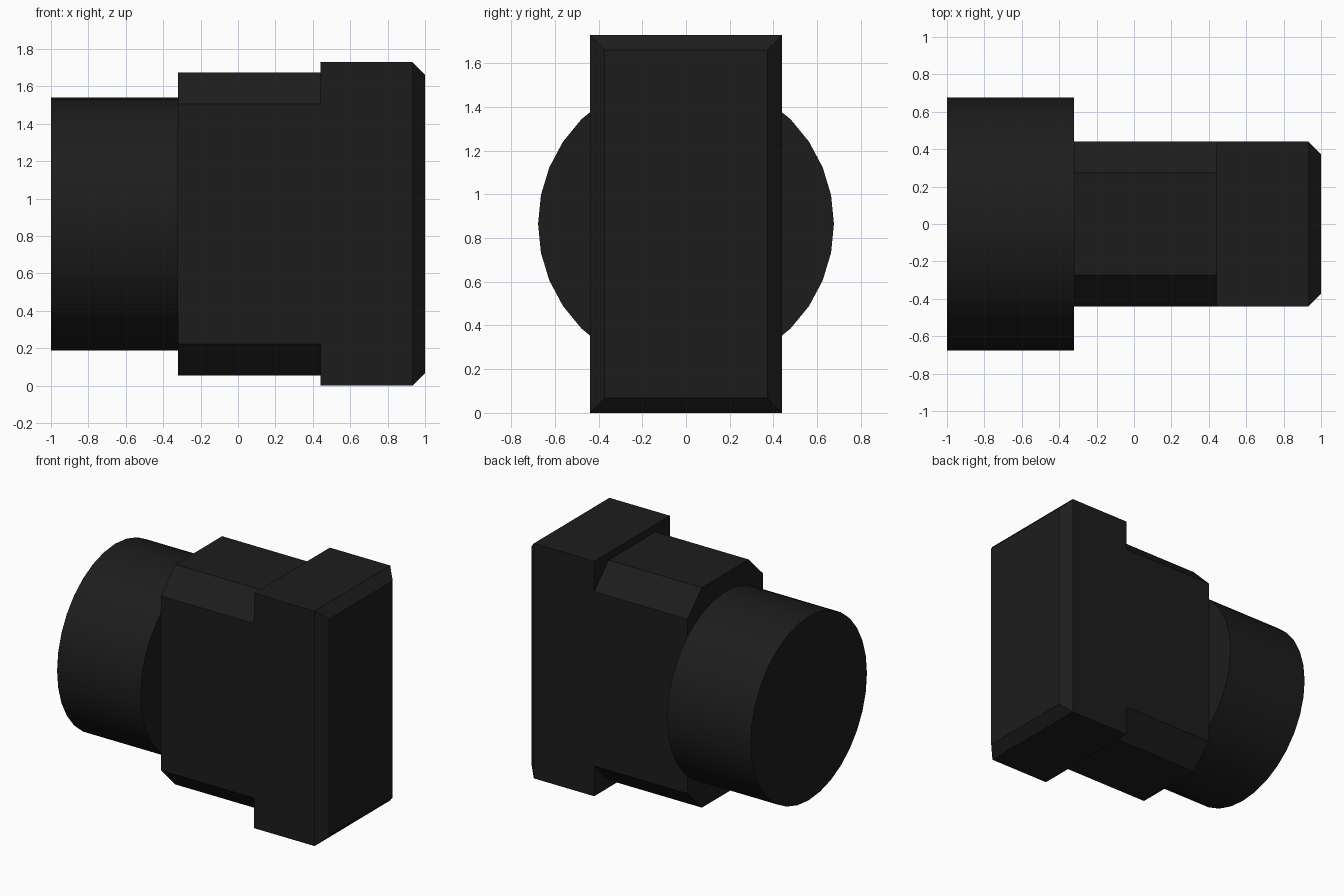
import bpy, bmesh, math
from mathutils import Matrix

if "Cube" in bpy.data.objects:
    bpy.data.objects.remove(bpy.data.objects["Cube"])

CZ = 0.865   # height of the long axis
HALF_Y = 0.44

black = bpy.data.materials.new("black")
black.diffuse_color = (0.012, 0.012, 0.012, 1)
black.use_nodes = True
black.node_tree.nodes["Principled BSDF"].inputs["Base Color"].default_value = black.diffuse_color


def finish(name, bm):
    bmesh.ops.recalc_face_normals(bm, faces=bm.faces[:])
    mesh = bpy.data.meshes.new(name)
    bm.to_mesh(mesh)
    bm.free()
    mesh.materials.append(black)
    obj = bpy.data.objects.new(name, mesh)
    bpy.context.collection.objects.link(obj)
    return obj


def chamfered_box(name, x0, x1, half_z, chamfer, pick):
    """Box along x, with a flat chamfer on the edges chosen by pick(a, b)."""
    bm = bmesh.new()
    bmesh.ops.create_cube(bm, size=1)
    for v in bm.verts:
        v.co.x = x0 if v.co.x < 0 else x1
        v.co.y *= 2 * HALF_Y
        v.co.z = CZ + v.co.z * 2 * half_z
    edges = [e for e in bm.edges if pick(e.verts[0].co, e.verts[1].co)]
    bmesh.ops.bevel(bm, geom=edges, offset=chamfer, offset_type='OFFSET',
                    segments=1, profile=0.5, affect='EDGES')
    return finish(name, bm)


# Round barrel at the left end
bm = bmesh.new()
bmesh.ops.create_cone(bm, cap_ends=True, segments=32, radius1=0.677,
                      radius2=0.677, depth=0.68)
bmesh.ops.transform(bm, verts=bm.verts[:], matrix=Matrix.Translation(
    (-0.66, 0, CZ)) @ Matrix.Rotation(math.pi / 2, 4, 'Y'))
barrel = finish("round_barrel", bm)
bpy.context.view_layer.objects.active = barrel
barrel.select_set(True)
bpy.ops.object.shade_smooth_by_angle(angle=math.radians(30))

# Middle block, long edges chamfered
chamfered_box("middle_block", -0.32, 0.44, 0.81, 0.168,
              lambda a, b: abs(a.x - b.x) > 0.1)

# Front plate, outer rim chamfered
chamfered_box("front_plate", 0.44, 1.0, CZ, 0.068,
              lambda a, b: a.x > 0.9 and b.x > 0.9)
